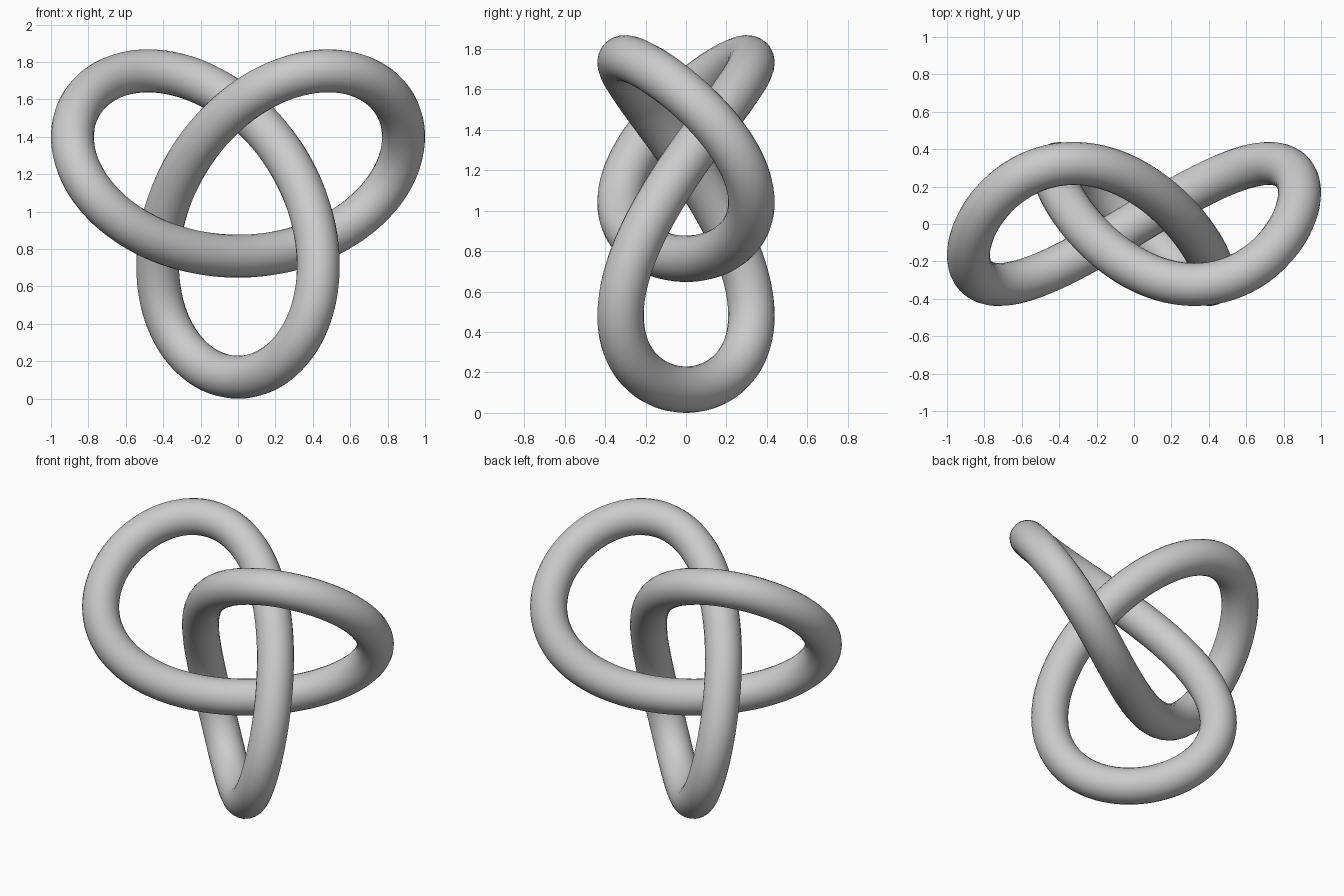
import bpy
from math import sin, cos, tau

if "Cube" in bpy.data.objects:
    bpy.data.objects.remove(bpy.data.objects["Cube"])

SCALE = 0.3235    # size of the knot path
RADIUS = 0.115    # tube radius
POINTS = 240

# Trefoil path, lowest lobe resting on the ground
curve = bpy.data.curves.new("trefoil_knot", 'CURVE')
curve.dimensions = '3D'
curve.bevel_depth = RADIUS
curve.bevel_resolution = 10
curve.twist_mode = 'MINIMUM'
spline = curve.splines.new('POLY')
spline.points.add(POINTS - 1)
for i, p in enumerate(spline.points):
    t = tau * i / POINTS
    x = sin(t) + 2 * sin(2 * t)
    y = sin(3 * t)
    z = cos(t) - 2 * cos(2 * t) + 3
    p.co = (SCALE * x, SCALE * y, SCALE * z + RADIUS, 1)
spline.use_cyclic_u = True
spline.use_smooth = True

# Round tube along the path, turned into a smooth mesh
knot = bpy.data.objects.new("trefoil_knot", curve)
bpy.context.collection.objects.link(knot)
bpy.context.view_layer.objects.active = knot
knot.select_set(True)
bpy.ops.object.convert(target='MESH')
bpy.ops.object.shade_smooth()
